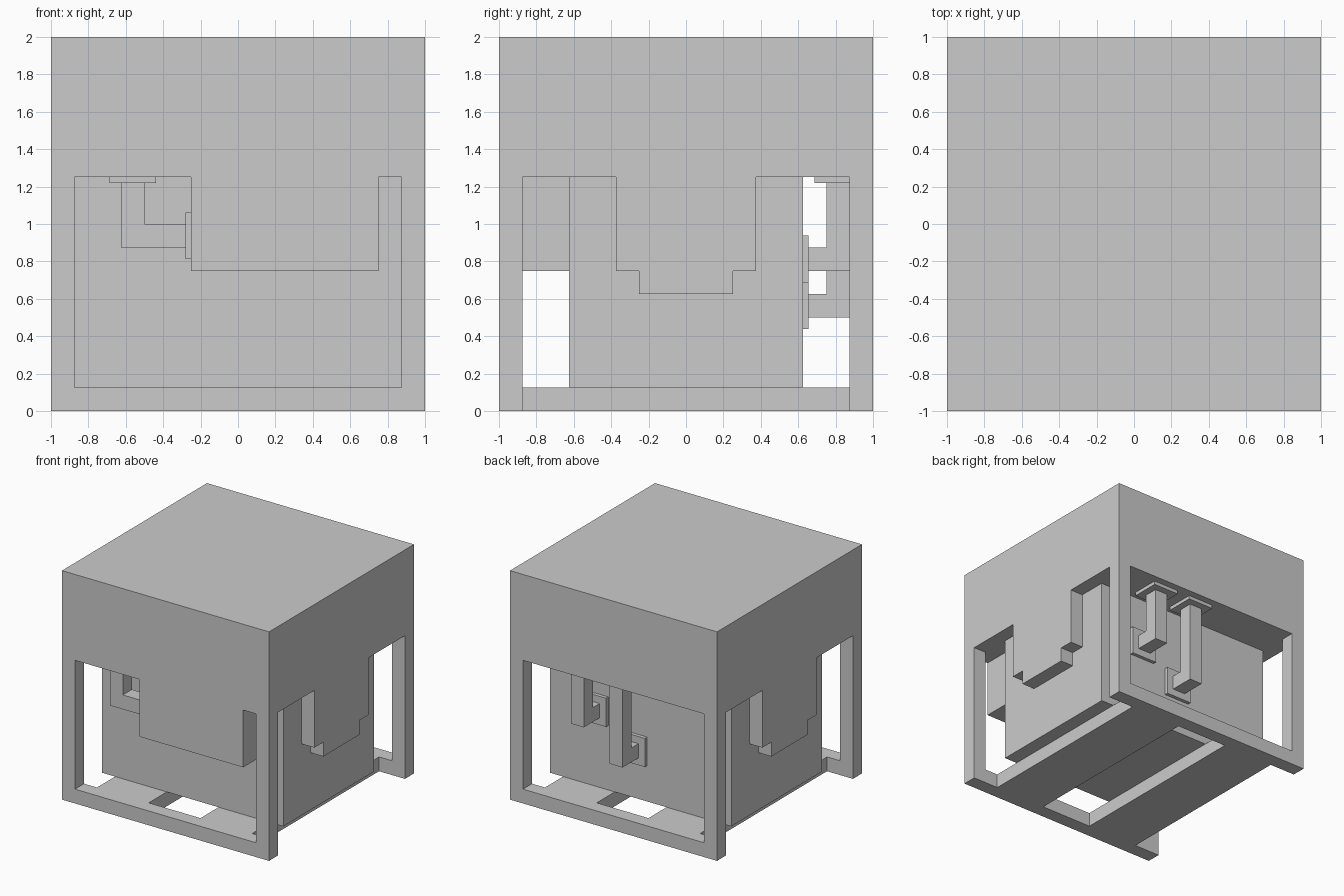
import bpy, bmesh

if "Cube" in bpy.data.objects:
    bpy.data.objects.remove(bpy.data.objects["Cube"])


def box(name, x, y, z):
    """Axis-aligned box from (min, max) ranges."""
    bm = bmesh.new()
    bmesh.ops.create_cube(bm, size=1)
    for v in bm.verts:
        v.co = [r[0] if c < 0 else r[1] for c, r in zip(v.co, (x, y, z))]
    return finish(name, bm)


def prism(name, outline, x0, depth):
    """Extrude a (y, z) outline along x."""
    bm = bmesh.new()
    face = bm.faces.new([bm.verts.new((x0, y, z)) for y, z in outline])
    ext = bmesh.ops.extrude_face_region(bm, geom=[face])["geom"]
    bmesh.ops.translate(bm, vec=(depth, 0, 0),
                        verts=[g for g in ext if isinstance(g, bmesh.types.BMVert)])
    bmesh.ops.recalc_face_normals(bm, faces=bm.faces)
    return finish(name, bm)


def finish(name, bm):
    mesh = bpy.data.meshes.new(name)
    bm.to_mesh(mesh)
    bm.free()
    obj = bpy.data.objects.new(name, mesh)
    bpy.context.collection.objects.link(obj)
    return obj


def around(c, r):
    return (c - r, c + r)


P = 0.125       # grid unit
R = P / 2       # pipe half width
T = P / 4       # flange thickness
CEIL = 1.25     # underside of the top block

# Main masses
box("top_block", (-1, 1), (-1, 1), (CEIL, 2))
box("core", (-0.875, 0.875), (-0.625, 0.625), (P, CEIL))
box("front_panel", (-0.25, 0.75), (-1, -0.625), (0.75, CEIL))

# Frame: corner legs, front and back rails, floor runners
for sx, xn in ((-1, "left"), (1, "right")):
    xr = sorted((sx * 0.875, sx))
    for sy, yn in ((-1, "front"), (1, "back")):
        box(f"{yn}_{xn}_leg", xr, sorted((sy * 0.875, sy)), (0, CEIL))
    box(f"{xn}_runner", sorted((sx * 0.25, sx * 0.75)), (-0.875, 0.875), (0, P))
    # Stepped side panels
    half = [(0.375, CEIL), (0.375, 0.75), (0.25, 0.75), (0.25, 0.625)]
    outline = half + [(-y, z) for y, z in reversed(half)]
    prism(f"{xn}_panel", outline, xr[0], P)
for sy, yn in ((-1, "front"), (1, "back")):
    box(f"{yn}_rail", (-0.875, 0.875), sorted((sy * 0.875, sy)), (0, P))


# Pipes: drop from the ceiling, then elbow into a wall
def pipe_drop(name, cx, cy, cz):
    box(name + "_drop", around(cx, R), around(cy, R), (cz - R, CEIL - T))
    box(name + "_top_flange", around(cx, P), around(cy, P), (CEIL - T, CEIL))


for i, (cx, cz) in enumerate(((0.4375, 0.8125), (0.0625, 0.5625)), 1):
    name = f"back_pipe_{i}"
    pipe_drop(name, cx, 0.8125, cz)
    box(name + "_elbow", around(cx, R), (0.625 + T, 0.75), around(cz, R))
    box(name + "_wall_flange", around(cx, P), (0.625, 0.625 + T), around(cz, P))

pipe_drop("front_pipe", -0.5625, -0.8125, 0.9375)
box("front_pipe_elbow", (-0.5, -0.25 - T), around(-0.8125, R), around(0.9375, R))
box("front_pipe_wall_flange", (-0.25 - T, -0.25), around(-0.8125, P), around(0.9375, P))
